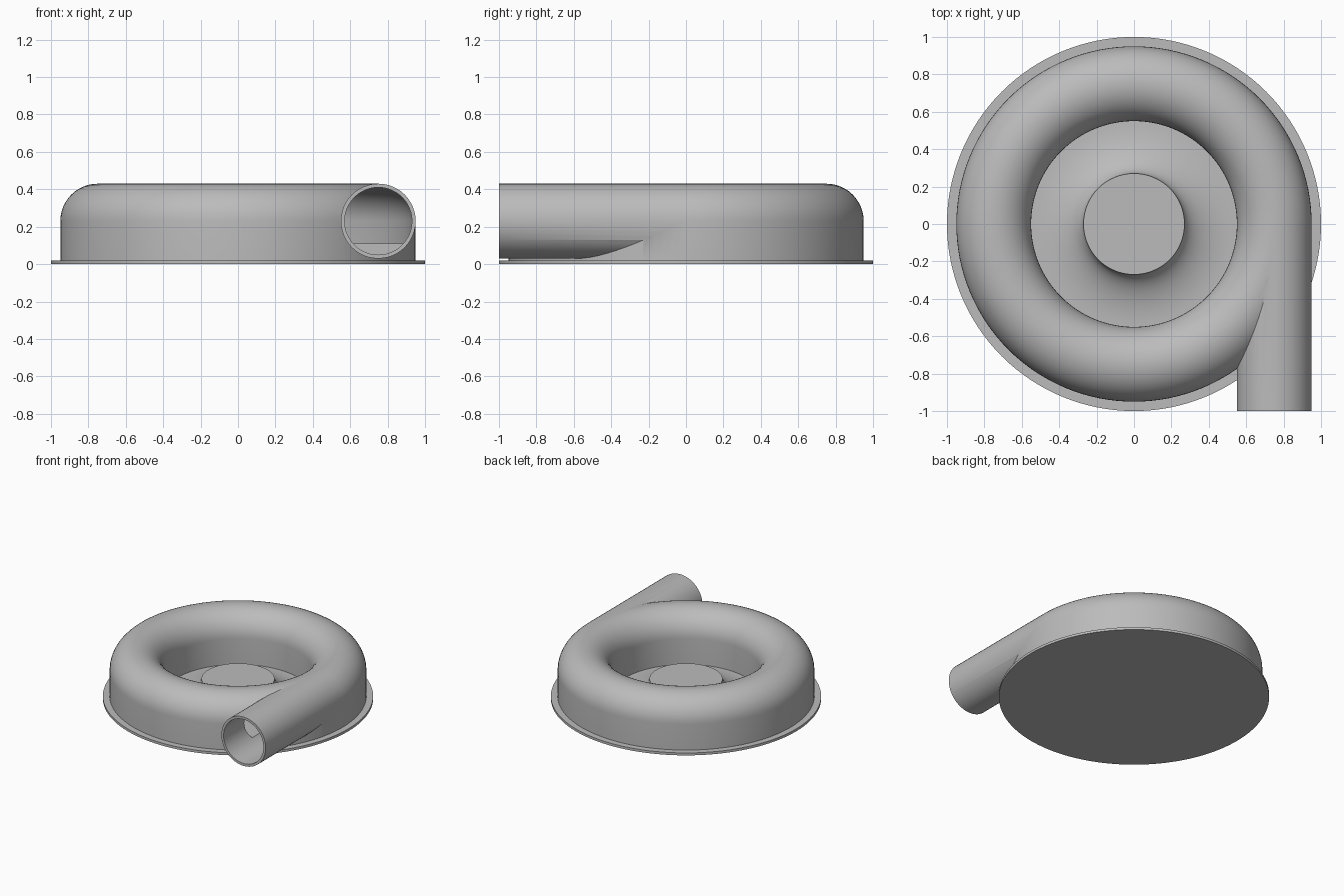
import bpy, bmesh
from math import sin, cos, pi, radians

cube = bpy.data.objects.get("Cube")
if cube:
    bpy.data.objects.remove(cube)

BASE_TOP = 0.02
TUBE_X, TUBE_Z, TUBE_R, BORE_R = 0.75, 0.23, 0.20, 0.18
CAVITY_FLOOR = 0.11
ARC_STEPS = 24

metal = bpy.data.materials.new("grey metal")
metal.use_nodes = True
colour = (0.5, 0.5, 0.5, 1)
metal.diffuse_color = colour
metal.node_tree.nodes["Principled BSDF"].inputs["Base Color"].default_value = colour


def finish(name, bm):
    bmesh.ops.remove_doubles(bm, verts=bm.verts, dist=1e-5)
    bmesh.ops.recalc_face_normals(bm, faces=bm.faces)
    mesh = bpy.data.meshes.new(name)
    bm.to_mesh(mesh)
    bm.free()
    mesh.materials.append(metal)
    obj = bpy.data.objects.new(name, mesh)
    bpy.context.collection.objects.link(obj)
    return obj


def revolve(name, profile, steps=128):
    """Turn a closed (radius, height) outline around the z axis."""
    bm = bmesh.new()
    verts = [bm.verts.new((r, 0, z)) for r, z in profile]
    edges = [bm.edges.new((a, b)) for a, b in zip(verts, verts[1:] + verts[:1])]
    bmesh.ops.spin(bm, geom=verts + edges, cent=(0, 0, 0), axis=(0, 0, 1),
                   angle=2 * pi, steps=steps, use_duplicate=False)
    bmesh.ops.dissolve_degenerate(bm, dist=1e-6, edges=bm.edges)
    return finish(name, bm)


def arch(radius, floor):
    """Outline with straight walls and a half-round roof."""
    arc = [(TUBE_X + radius * cos(pi * i / ARC_STEPS),
            TUBE_Z + radius * sin(pi * i / ARC_STEPS)) for i in range(ARC_STEPS + 1)]
    return [(TUBE_X + radius, floor)] + arc + [(TUBE_X - radius, floor)]


def pipe(name, radius, front, back=0.0):
    """Capped round bar along y."""
    bm = bmesh.new()
    rings = []
    n = 2 * ARC_STEPS
    for y in (front, back):
        rings.append([bm.verts.new((TUBE_X + radius * cos(2 * pi * i / n), y,
                                    TUBE_Z + radius * sin(2 * pi * i / n)))
                      for i in range(n)])
        bm.faces.new(rings[-1])
    for i in range(n):
        j = (i + 1) % n
        bm.faces.new((rings[0][i], rings[0][j], rings[1][j], rings[1][i]))
    return finish(name, bm)


def combine(target, tool, operation):
    mod = target.modifiers.new(operation.title(), 'BOOLEAN')
    mod.object = tool
    mod.operation = operation
    mod.solver = 'EXACT'
    bpy.context.view_layer.objects.active = target
    bpy.ops.object.modifier_apply(modifier=mod.name)
    bpy.data.objects.remove(tool)


# Flat round base flange
base = revolve("base_plate", [(0, 0), (1, 0), (1, BASE_TOP), (0, BASE_TOP)])

# Central hub with a concave flare down to the base
HUB_R, HUB_TOP, FLARE_R = 0.27, 0.16, 0.55
flare = [(FLARE_R - (FLARE_R - HUB_R) * sin(pi / 2 * i / 16),
          HUB_TOP - (HUB_TOP - BASE_TOP) * cos(pi / 2 * i / 16)) for i in range(17)]
hub = revolve("hub", [(0, BASE_TOP)] + flare + [(0, HUB_TOP)])

# Ring housing joined to the tangential outlet, then hollowed
housing = revolve("volute_housing", arch(TUBE_R, BASE_TOP))
combine(housing, pipe("outlet_pipe", TUBE_R, -1.0), 'UNION')
combine(housing, revolve("ring_cavity", arch(BORE_R, CAVITY_FLOOR)), 'DIFFERENCE')
combine(housing, pipe("outlet_bore", BORE_R, -1.1), 'DIFFERENCE')

# Smooth curved surfaces, crisp edges
bpy.ops.object.select_all(action='DESELECT')
for part in (base, hub, housing):
    part.select_set(True)
bpy.context.view_layer.objects.active = housing
bpy.ops.object.shade_smooth_by_angle(angle=radians(30))
